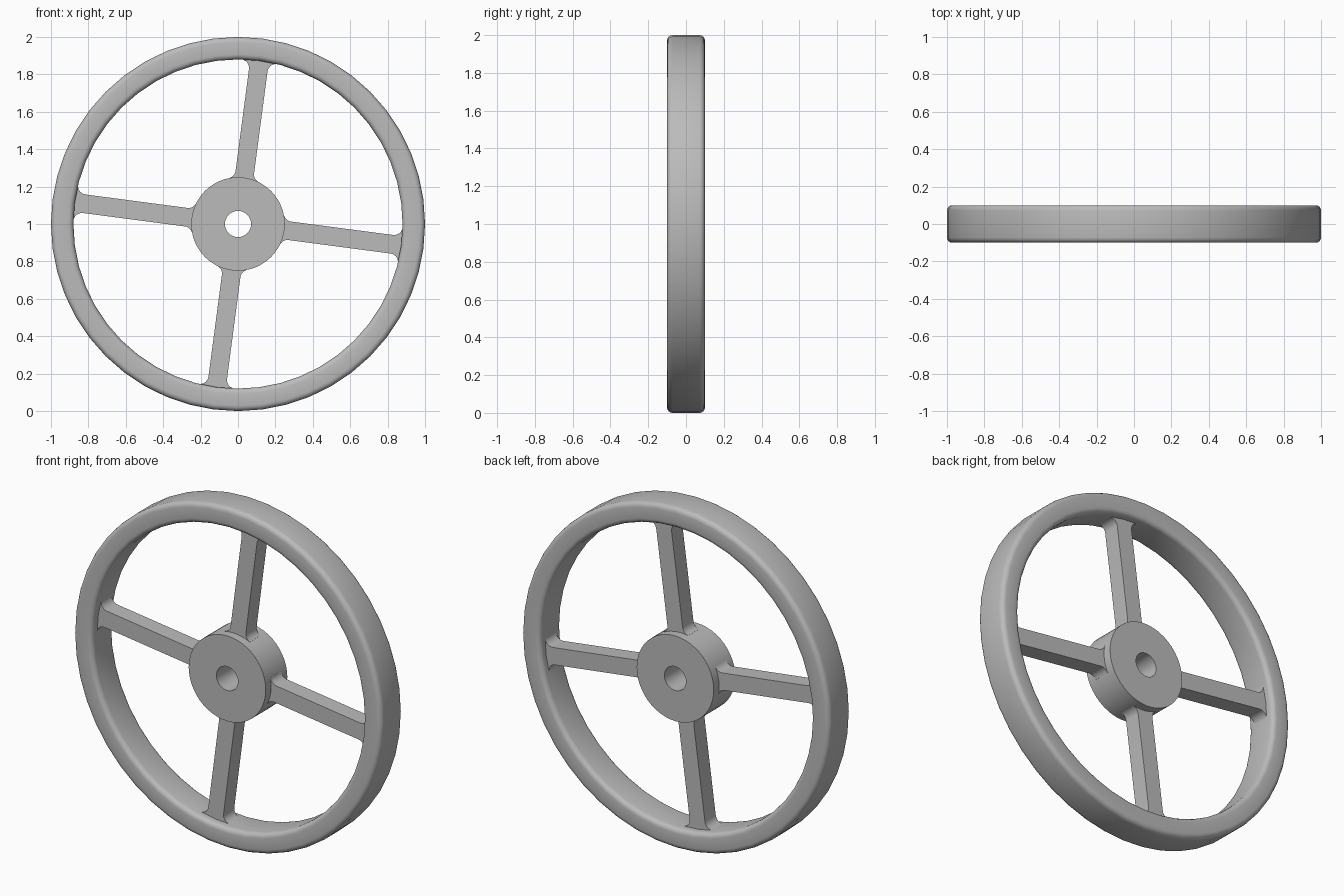
import bpy, bmesh, math
from mathutils import Matrix, Vector

cube = bpy.data.objects.get("Cube")
if cube:
    bpy.data.objects.remove(cube, do_unlink=True)

SEGMENTS = 48
CENTRE = Vector((0, 0, 1))
RIM_OUT, RIM_IN, HUB, BORE = 1.0, 0.88, 0.25, 0.07
HALF_DEPTH, SPOKE_HALF, FILLET, EDGE = 0.1, 0.05, 0.045, 0.028
TILT = math.radians(7.5)

metal = bpy.data.materials.new("grey metal")
metal.use_nodes = True
colour = (0.5, 0.5, 0.5, 1)
metal.diffuse_color = colour
metal.node_tree.nodes["Principled BSDF"].inputs["Base Color"].default_value = colour


def finish(bm, name):
    bmesh.ops.recalc_face_normals(bm, faces=bm.faces)
    mesh = bpy.data.meshes.new(name)
    bm.to_mesh(mesh)
    bm.free()
    obj = bpy.data.objects.new(name, mesh)
    bpy.context.collection.objects.link(obj)
    mesh.materials.append(metal)
    bpy.ops.object.select_all(action="DESELECT")
    obj.select_set(True)
    bpy.context.view_layer.objects.active = obj
    bpy.ops.object.shade_smooth_by_angle(angle=math.radians(30))
    return obj


def arc(cx, cy, r, start, end, steps):
    """Points on an arc, angles in radians."""
    angles = [start + (end - start) * i / steps for i in range(steps + 1)]
    return [(cx + r * math.cos(a), cy + r * math.sin(a)) for a in angles]


def ring(name, profile):
    """Turn a closed (radius, depth) profile about the wheel axis."""
    bm = bmesh.new()
    verts = [bm.verts.new((r, y, CENTRE.z)) for r, y in profile]
    edges = [bm.edges.new((v, verts[i - 1])) for i, v in enumerate(verts)]
    bmesh.ops.spin(bm, geom=verts + edges, cent=CENTRE, axis=(0, 1, 0),
                   angle=math.tau, steps=SEGMENTS, use_merge=True)
    bmesh.ops.remove_doubles(bm, verts=bm.verts, dist=1e-5)
    return finish(bm, name)


# Rim: rectangular section with rounded corners
section = []
corners = [(RIM_OUT - EDGE, HALF_DEPTH - EDGE), (RIM_IN + EDGE, HALF_DEPTH - EDGE),
           (RIM_IN + EDGE, EDGE - HALF_DEPTH), (RIM_OUT - EDGE, EDGE - HALF_DEPTH)]
for i, (r, y) in enumerate(corners):
    section += arc(r, y, EDGE, i * math.pi / 2, (i + 1) * math.pi / 2, 4)
ring("rim", section)

# Hub: plain cylinder with a through bore
ring("hub", [(BORE, -HALF_DEPTH), (HUB, -HALF_DEPTH), (HUB, HALF_DEPTH), (BORE, HALF_DEPTH)])

# Spokes: straight bars that flare into the hub and rim with fillets
v = SPOKE_HALF + FILLET
u_hub = math.sqrt((HUB + FILLET) ** 2 - v ** 2)
u_rim = math.sqrt((RIM_IN - FILLET) ** 2 - v ** 2)
hub_side = arc(u_hub, v, FILLET, math.atan2(v, u_hub) - math.pi, -math.pi / 2, 7)
rim_side = arc(u_rim, v, FILLET, -math.pi / 2, math.atan2(v, u_rim), 7)
# The ends are sunk slightly into the hub and rim
root = Vector(hub_side[0]) * 0.88
tip = Vector(rim_side[-1]) * 1.02
side = [tuple(root)] + hub_side + rim_side + [tuple(tip), (tip.length, 0)]
outline = side + [(a, -b) for a, b in reversed(side[:-1])]

names = ["left_spoke", "lower_spoke", "right_spoke", "upper_spoke"]
for i, name in enumerate(names):
    bm = bmesh.new()
    face = bm.faces.new([bm.verts.new((a, -SPOKE_HALF, b)) for a, b in outline])
    new = bmesh.ops.extrude_face_region(bm, geom=[face])["geom"]
    moved = [g for g in new if isinstance(g, bmesh.types.BMVert)]
    bmesh.ops.translate(bm, verts=moved, vec=(0, 2 * SPOKE_HALF, 0))
    turn = Matrix.Rotation(TILT + i * math.pi / 2, 4, "Y")
    bmesh.ops.transform(bm, matrix=Matrix.Translation(CENTRE) @ turn, verts=bm.verts)
    finish(bm, name)
